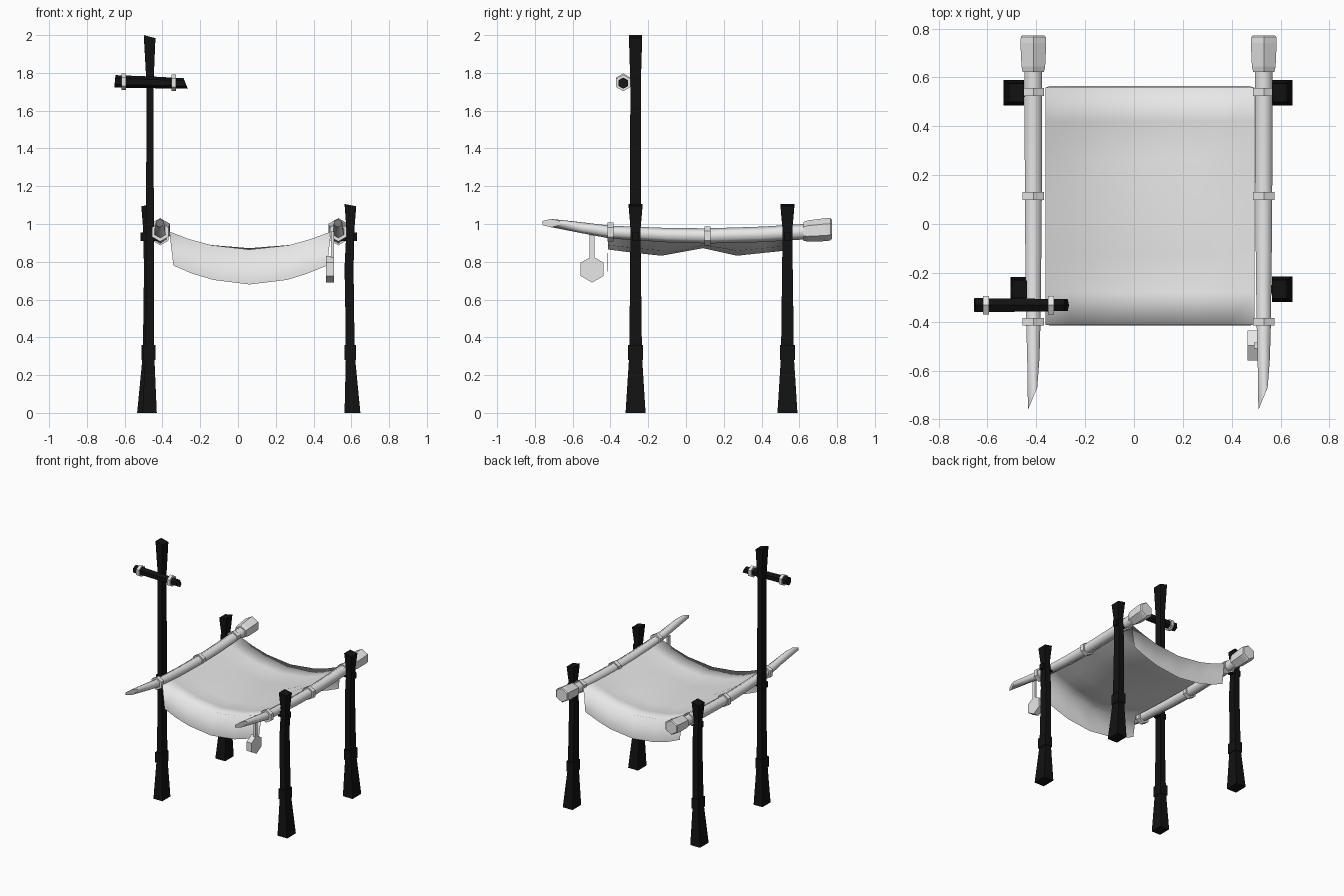
import bpy, bmesh
from math import sin, cos, pi

cube = bpy.data.objects.get("Cube")
if cube:
    bpy.data.objects.remove(cube)


def material(name, rgb):
    m = bpy.data.materials.new(name)
    m.use_nodes = True
    m.diffuse_color = (*rgb, 1)
    m.node_tree.nodes["Principled BSDF"].inputs["Base Color"].default_value = (*rgb, 1)
    return m


pale = material("pale grey", (0.8, 0.8, 0.8))
dark = material("charred black", (0.006, 0.006, 0.006))


def finish(bm, name, mat, smooth=False):
    bmesh.ops.recalc_face_normals(bm, faces=bm.faces)
    for f in bm.faces:
        f.smooth = smooth
    mesh = bpy.data.meshes.new(name)
    bm.to_mesh(mesh)
    bm.free()
    mesh.materials.append(mat)
    ob = bpy.data.objects.new(name, mesh)
    bpy.context.collection.objects.link(ob)
    return ob


def loft(name, rings, mat, smooth=False):
    """Skin a stack of point rings and close both ends."""
    bm = bmesh.new()
    loops = [[bm.verts.new(p) for p in ring] for ring in rings]
    n = len(loops[0])
    for a, b in zip(loops, loops[1:]):
        for i in range(n):
            j = (i + 1) % n
            bm.faces.new((a[i], a[j], b[j], b[i]))
    caps = [bm.faces.new(loops[0]), bm.faces.new(loops[-1])]
    ob_smooth = smooth
    ob = finish(bm, name, mat, ob_smooth)
    if smooth:
        for p in ob.data.polygons[-len(caps):]:
            p.use_smooth = False
    return ob


def hexagon(axis, c, r, shear=0):
    """Hexagon with a corner up, facing along x or y; shear slants the cut."""
    pts = []
    for i in range(6):
        a = pi / 2 + i * pi / 3
        u, v = r * cos(a), r * sin(a)
        if axis == "y":
            pts.append((c[0] + u, c[1] + shear * u, c[2] + v))
        else:
            pts.append((c[0] + shear * v, c[1] + u, c[2] + v))
    return pts


def rectangle(x, y, z, hx, hy, tilt=0):
    return [(x + sx * hx, y + sy * hy, z + tilt * sx)
            for sx, sy in ((-1, -1), (1, -1), (1, 1), (-1, 1))]


def box(name, x, y, z, hx, hy, hz, mat):
    return loft(name, [rectangle(x, y, z - hz, hx, hy),
                       rectangle(x, y, z + hz, hx, hy)], mat)


MID = 0.057  # middle of the bed between the two rails

# Short posts: height, distance from bed middle, half width, half depth
short = [(0, 0.549, 0.042, 0.053), (0.3, 0.538, 0.024, 0.034),
         (0.55, 0.534, 0.023, 0.031), (0.77, 0.531, 0.024, 0.028),
         (0.97, 0.538, 0.021, 0.026), (1.1, 0.538, 0.031, 0.037)]
for name, side, y in (("front_left", 1, -0.267), ("back_left", 1, 0.537),
                      ("back_right", -1, 0.537)):
    rings = [rectangle(MID + side * d, y, z, hx, hy,
                       -0.006 * side if z > 1 else 0) for z, d, hx, hy in short]
    loft(name + "_post", rings, dark)
    box(name + "_post_band", MID + side * 0.538, y, 0.32, 0.031, 0.04, 0.04, dark)
    box(name + "_peg", MID + side * 0.53, y, 0.932, 0.043, 0.018, 0.022, dark)

# Tall post at the front right, with its band and peg
tall = [(0, -0.468, 0.038, 0.05), (0.3, -0.467, 0.024, 0.033),
        (0.6, -0.466, 0.021, 0.029), (1.75, -0.466, 0.019, 0.028),
        (1.992, -0.468, 0.031, 0.035)]
loft("tall_post", [rectangle(x, -0.267, z, hx, hy, -0.008 if z > 1.9 else 0)
                   for z, x, hx, hy in tall], dark)
box("tall_post_band", -0.468, -0.267, 0.32, 0.031, 0.039, 0.04, dark)
box("tall_post_peg", -0.465, -0.267, 0.932, 0.04, 0.018, 0.022, dark)

# Crossbar with two binding rings
loft("crossbar", [hexagon("x", (-0.652, -0.332, 1.755), 0.033, 0.1),
                  hexagon("x", (-0.46, -0.332, 1.75), 0.031),
                  hexagon("x", (-0.277, -0.332, 1.744), 0.028, -0.4)], dark)
for x, z, label in ((-0.605, 1.753, "outer"), (-0.34, 1.747, "inner")):
    loft(label + "_crossbar_ring", [hexagon("x", (x + s * 0.012, -0.332, z), 0.044)
                                    for s in (-1, 1)], pale)

# Side rails: y, height, radius; with knob at the back and three collars
rail = [(-0.55, 0.98, 0.029), (-0.4, 0.957, 0.034), (-0.1, 0.941, 0.038),
        (0.115, 0.937, 0.04), (0.4, 0.945, 0.041), (0.64, 0.96, 0.041)]
knob = [(0.622, 0.961, 0.05), (0.645, 0.963, 0.056),
        (0.74, 0.97, 0.061), (0.765, 0.972, 0.059), (0.772, 0.972, 0.052)]
for x, label in ((-0.412, "right"), (0.531, "left")):
    tip = hexagon("y", (x - 0.003, -0.715, 1.005), 0.022, 2.4)
    loft(label + "_rail", [tip] + [hexagon("y", (x, y, z), r) for y, z, r in rail],
         pale, True)
    loft(label + "_rail_knob", [hexagon("y", (x, y, z), r) for y, z, r in knob], pale)
    for y, z, spot in ((-0.4, 0.957, "front"), (0.115, 0.937, "middle"),
                       (0.54, 0.954, "back")):
        loft(f"{label}_{spot}_collar", [hexagon("y", (x, y + s * 0.016, z), 0.05)
                                        for s in (-1, 1)], pale)

# Hanging cloth: columns across with sag amounts, rows along, flaps at both ends
columns = [(-0.363, 0), (-0.26, 0.42), (-0.14, 0.76), (0.06, 1),
           (0.27, 0.76), (0.385, 0.42), (0.493, 0)]
rows = [(-0.415, 0.78, 0.68), (-0.413, 0.96, 0.865), (-0.28, 0.951, 0.848),
        (-0.13, 0.944, 0.832), (0.09, 0.94, 0.872), (0.27, 0.944, 0.832),
        (0.42, 0.951, 0.848), (0.558, 0.96, 0.862), (0.565, 0.78, 0.68)]
bm = bmesh.new()
grid = []
for i, (y, edge, low) in enumerate(rows):
    pinch = 0.95 if i in (0, len(rows) - 1) else 1
    grid.append([bm.verts.new((MID + (x - MID) * pinch, y, edge + (low - edge) * sag))
                 for x, sag in columns])
for a, b in zip(grid, grid[1:]):
    for i in range(len(columns) - 1):
        bm.faces.new((a[i], a[i + 1], b[i + 1], b[i]))
cloth = finish(bm, "hanging_cloth", pale, True)
if cloth.data.polygons[len(columns) * 3].normal.z < 0:
    cloth.data.flip_normals()

# Hexagonal tag hung from the left rail
loft("hanging_tag", [hexagon("x", (x, -0.497, 0.76), 0.07) for x in (0.465, 0.508)], pale)
box("tag_strap", 0.5, -0.497, 0.885, 0.008, 0.013, 0.075, pale)
